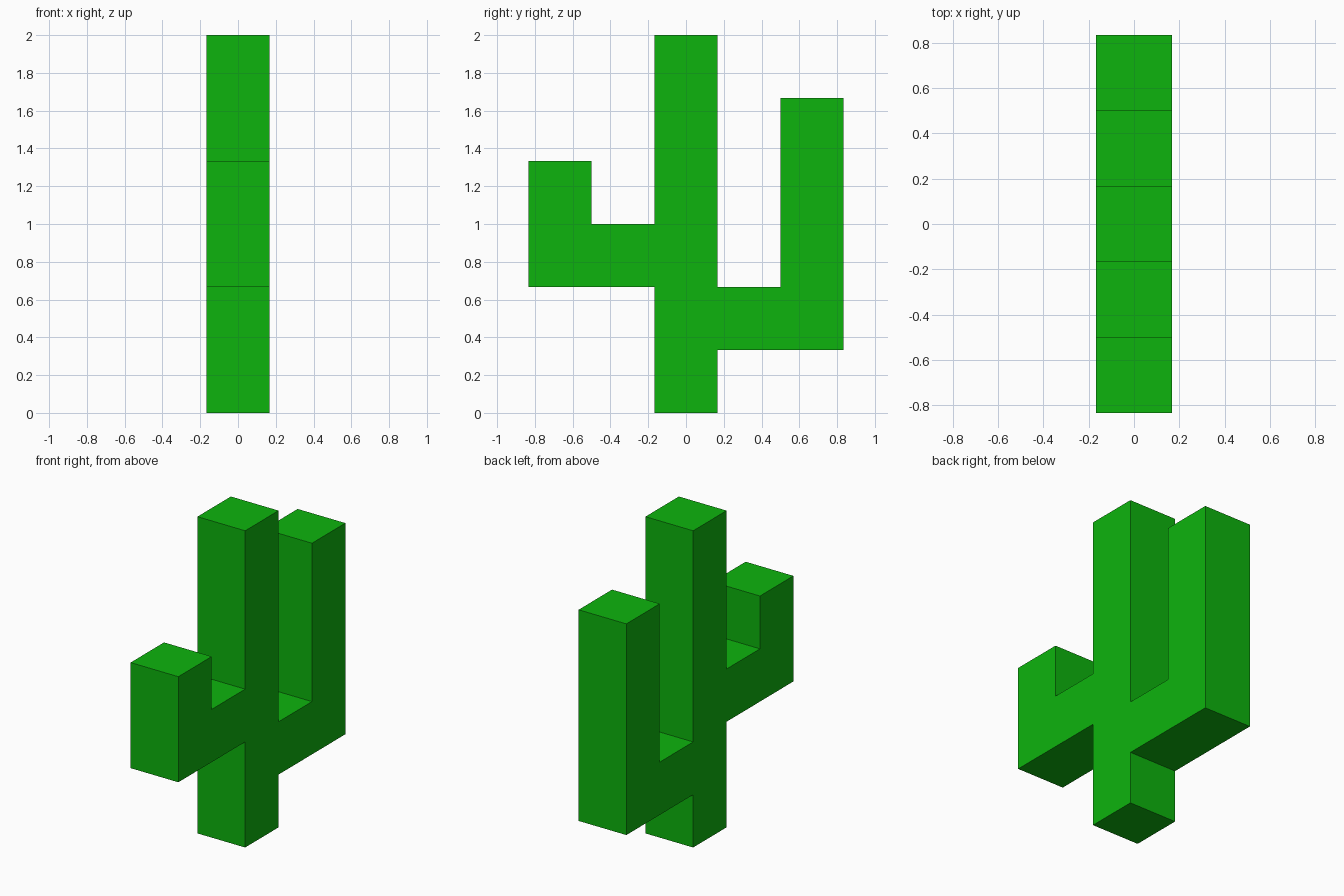
import bpy
import bmesh

cube = bpy.data.objects.get("Cube")
if cube:
    bpy.data.objects.remove(cube, do_unlink=True)

U = 1 / 3  # block size: the trunk and both arms are one block thick

# Cactus green
green = bpy.data.materials.new("cactus_green")
green.use_nodes = True
colour = (0.004, 0.456, 0.004, 1)
green.diffuse_color = colour
green.node_tree.nodes["Principled BSDF"].inputs["Base Color"].default_value = colour

# Side outline (y, z) in blocks
outline = [
    (-0.5, 0), (0.5, 0),                                  # trunk base
    (0.5, 1), (2.5, 1), (2.5, 5), (1.5, 5), (1.5, 2), (0.5, 2),  # tall back arm
    (0.5, 6), (-0.5, 6),                                  # trunk top
    (-0.5, 3), (-1.5, 3), (-1.5, 4), (-2.5, 4), (-2.5, 2), (-0.5, 2),  # short front arm
]

# Extrude the outline one block wide into a single closed solid
bm = bmesh.new()
side = bm.faces.new([bm.verts.new((-U / 2, y * U, z * U)) for y, z in outline])
extruded = bmesh.ops.extrude_face_region(bm, geom=[side], use_keep_orig=True)
new_verts = [g for g in extruded["geom"] if isinstance(g, bmesh.types.BMVert)]
bmesh.ops.translate(bm, verts=new_verts, vec=(U, 0, 0))
bmesh.ops.recalc_face_normals(bm, faces=bm.faces)

mesh = bpy.data.meshes.new("cactus")
bm.to_mesh(mesh)
bm.free()
mesh.materials.append(green)
bpy.context.collection.objects.link(bpy.data.objects.new("cactus", mesh))
